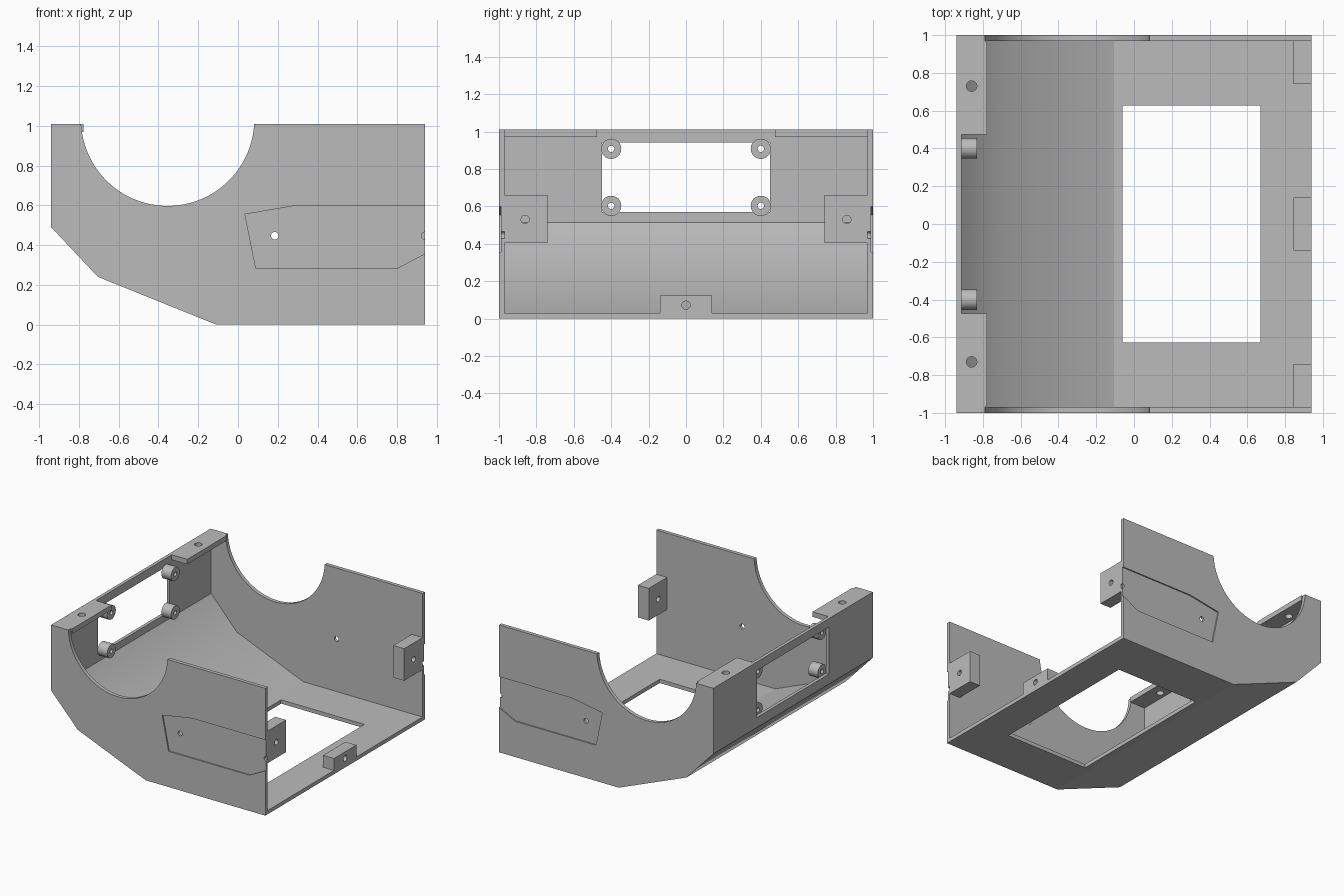
import bpy, bmesh, math
from mathutils import Matrix, Vector

if "Cube" in bpy.data.objects:
    bpy.data.objects.remove(bpy.data.objects["Cube"])

grey = bpy.data.materials.new("plain_grey")
grey.use_nodes = True
grey.diffuse_color = (0.5, 0.5, 0.5, 1)
grey.node_tree.nodes["Principled BSDF"].inputs["Base Color"].default_value = (0.5, 0.5, 0.5, 1)


def finish(name, bm):
    bmesh.ops.recalc_face_normals(bm, faces=bm.faces)
    mesh = bpy.data.meshes.new(name)
    bm.to_mesh(mesh)
    bm.free()
    mesh.materials.append(grey)
    obj = bpy.data.objects.new(name, mesh)
    bpy.context.scene.collection.objects.link(obj)
    return obj


def prism(name, profile, y0, y1):
    """Extrude an x-z profile along y."""
    bm = bmesh.new()
    face = bm.faces.new([bm.verts.new((x, y0, z)) for x, z in profile])
    new = bmesh.ops.extrude_face_region(bm, geom=[face])["geom"]
    moved = [v for v in new if isinstance(v, bmesh.types.BMVert)]
    bmesh.ops.translate(bm, verts=moved, vec=(0, y1 - y0, 0))
    return finish(name, bm)


def box(name, x, y, z):
    return prism(name, [(x[0], z[0]), (x[1], z[0]), (x[1], z[1]), (x[0], z[1])], *sorted(y))


def cylinder(name, centre, radius, length, axis, sides=32):
    bm = bmesh.new()
    turn = Vector((0, 0, 1)).rotation_difference(Vector(axis)).to_matrix().to_4x4()
    bmesh.ops.create_cone(bm, cap_ends=True, segments=sides, radius1=radius, radius2=radius,
                          depth=length, matrix=Matrix.Translation(centre) @ turn)
    return finish(name, bm)


def cut(obj, *cutters):
    for cutter in cutters:
        cutter.hide_render = True
        mod = obj.modifiers.new("cut", "BOOLEAN")
        mod.operation, mod.solver, mod.object = "DIFFERENCE", "EXACT", cutter
        bpy.context.view_layer.update()
        result = bpy.data.meshes.new_from_object(
            obj.evaluated_get(bpy.context.evaluated_depsgraph_get()))
        obj.modifiers.clear()
        obj.data = result
        bpy.data.objects.remove(cutter)


def shade(obj):
    """Smooth round surfaces and the joint between the two slopes only."""
    bm = bmesh.new()
    bm.from_mesh(obj.data)
    for face in bm.faces:
        face.smooth = True
    for edge in bm.edges:
        slopes = all(abs(f.normal.x) > 0.1 and abs(f.normal.z) > 0.1 for f in edge.link_faces)
        limit = 30 if slopes else 15
        edge.smooth = edge.calc_face_angle(3.0) < math.radians(limit)
    bm.to_mesh(obj.data)
    bm.free()


X, Y, Z = (1, 0, 0), (0, 1, 0), (0, 0, 1)
END, TOP, INNER_Y, INNER_X = 0.94, 1.01, 0.97, -0.914

# Open-ended tray shell
shell = prism("tray_shell", [(-END, TOP), (-END, 0.49), (-0.705, 0.24), (-0.11, 0),
                             (END, 0), (END, TOP)], -1, 1)
cut(shell,
    prism("cavity", [(INNER_X, 1.2), (INNER_X, 0.515), (-0.69, 0.268), (-0.105, 0.03),
                     (1.2, 0.03), (1.2, 1.2)], -INNER_Y, INNER_Y),
    cylinder("arch", (-0.354, 0, 1.033), 0.436, 2.4, Y, 96),
    box("floor_window", (-0.06, 0.67), (-0.627, 0.627), (-0.2, 0.2)),
    box("end_window", (-1.2, -0.85), (-0.45, 0.45), (0.57, 0.942)))

# Shallow side recesses and their pin holes
recess = [(0.035, 0.555), (0.3, 0.6), (1.1, 0.6), (1.1, 0.44), (0.8, 0.283), (0.09, 0.283)]
for s in (-1, 1):
    cut(shell,
        prism("side_recess", recess, *sorted((s * 0.99, s * 1.2))),
        cylinder("pin_hole", (0.185, s, 0.447), 0.019, 0.2, Y),
        cylinder("edge_notch", (END, s, 0.447), 0.018, 0.2, Y))

# Drill screw holes through the end wall behind the bosses
bosses = [(s, t, y, z) for s, y in (("right", -0.4), ("left", 0.4))
          for t, z in (("lower", 0.603), ("upper", 0.908))]
for s, t, y, z in bosses:
    cut(shell, cylinder("screw_hole", (INNER_X, y, z), 0.017, 0.3, X))
shade(shell)

# Round screw bosses on the end wall
for s, t, y, z in bosses:
    boss = cylinder(f"{t}_{s}_boss", (-0.872, y, z), 0.054, 0.084, X)
    cut(boss, cylinder("screw_hole", (-0.872, y, z), 0.017, 0.3, X))
    shade(boss)

# Top corner tabs and side mounting blocks
for side, s in (("right", -1), ("left", 1)):
    tab = box(f"{side}_top_tab", (INNER_X, -0.778), (s * 0.475, s * INNER_Y), (0.97, TOP))
    cut(tab, cylinder("tab_hole", (-0.86, s * 0.73, TOP), 0.028, 0.3, Z))
    block = box(f"{side}_mounting_block", (0.845, END), (s * 0.74, s * INNER_Y), (0.405, 0.66))
    cut(block, cylinder("block_hole", (0.9, s * 0.86, 0.53), 0.022, 0.3, X))
    shade(tab)
    shade(block)

# Centre mounting block on the floor
block = box("floor_mounting_block", (0.845, END), (-0.14, 0.14), (0.03, 0.125))
cut(block, cylinder("block_hole", (0.9, 0, 0.072), 0.022, 0.3, X))
shade(block)
